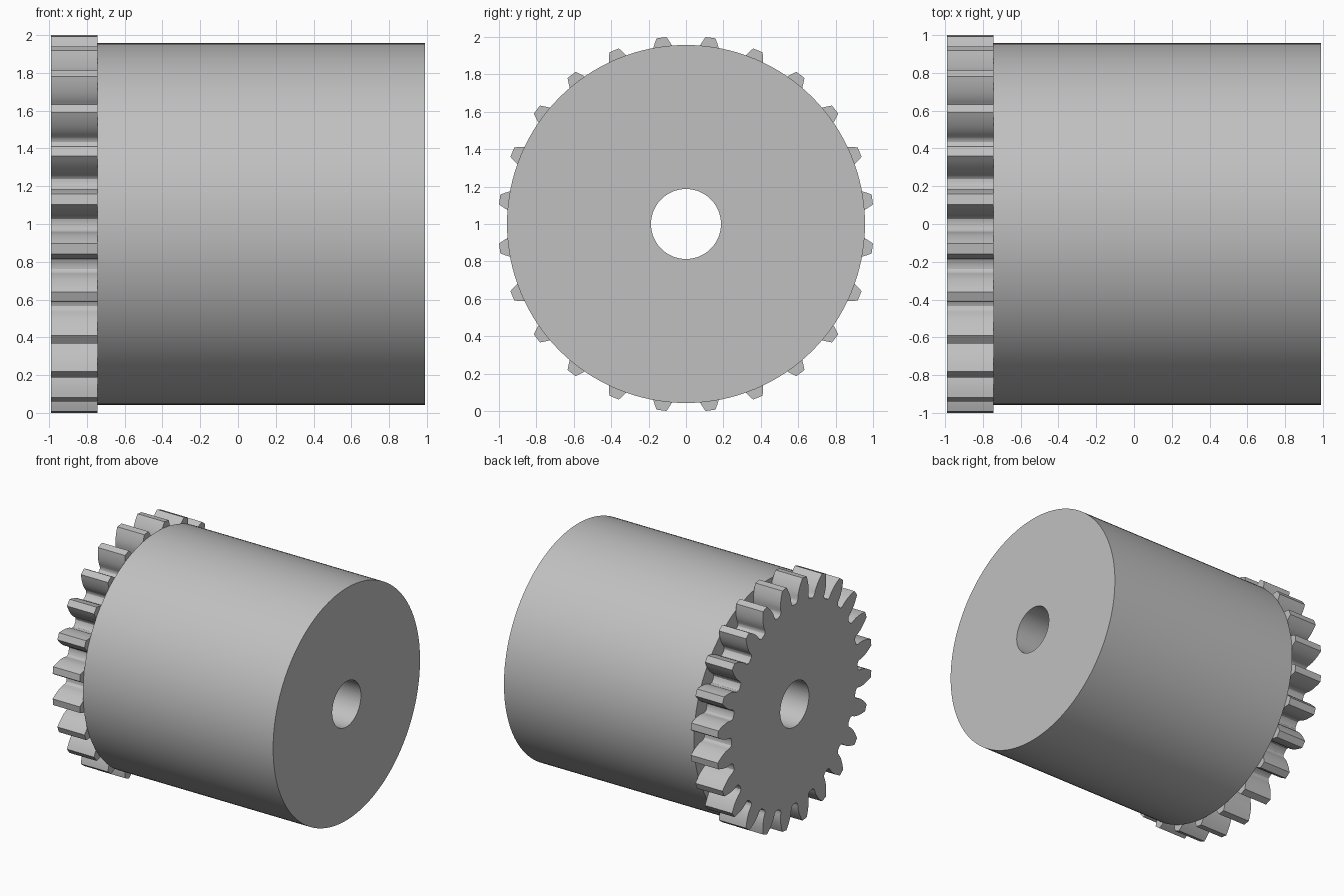
import bpy, bmesh
from math import acos, cos, sin, tan, radians, pi

cube = bpy.data.objects.get("Cube")
if cube:
    bpy.data.objects.remove(cube, do_unlink=True)

TEETH = 24
TIP, PITCH, BODY, BORE = 1.005, 0.927, 0.957, 0.187
LEFT, STEP, RIGHT = -0.99, -0.743, 0.99

grey = bpy.data.materials.new("plain grey")
grey.use_nodes = True
colour = (0.53, 0.53, 0.53, 1)
grey.diffuse_color = colour
grey.node_tree.nodes["Principled BSDF"].inputs["Base Color"].default_value = colour


def tooth_flank():
    """(radius, half angle) pairs from the rounded root up an involute to the tip."""
    base = PITCH * cos(radians(20))
    flank = [(0.82, radians(6.6)), (0.824, radians(5.6)), (0.835, radians(4.9)), (0.85, radians(4.65))]
    for r in (base, 0.9, PITCH, BODY, 0.982, TIP):
        a = acos(min(1, base / r))
        flank.append((r, radians(4.6) - (tan(a) - a)))
    return flank


def gear_outline():
    flank = tooth_flank()
    tooth = [(r, -h) for r, h in flank] + [(r, h) for r, h in reversed(flank)]
    pitch = 2 * pi / TEETH
    return [(r, (i + 0.5) * pitch + h) for i in range(TEETH) for r, h in tooth]


def circle(radius, angles):
    return [(radius, a) for a in angles]


def ring_solid(name, outer, inner, x0, x1):
    """Solid along x between an outer and an inner outline with equal point counts."""
    bm = bmesh.new()
    rings = [[bm.verts.new((x, r * cos(a), 1 + r * sin(a))) for r, a in outline]
             for outline, x in ((inner, x0), (outer, x0), (outer, x1), (inner, x1))]
    n = len(outer)
    for k in range(4):
        p, q = rings[k], rings[(k + 1) % 4]
        for i in range(n):
            j = (i + 1) % n
            bm.faces.new((p[i], p[j], q[j], q[i]))
    bmesh.ops.recalc_face_normals(bm, faces=bm.faces)
    mesh = bpy.data.meshes.new(name)
    bm.to_mesh(mesh)
    bm.free()
    mesh.materials.append(grey)
    obj = bpy.data.objects.new(name, mesh)
    bpy.context.collection.objects.link(obj)
    bpy.ops.object.select_all(action='DESELECT')
    obj.select_set(True)
    bpy.context.view_layer.objects.active = obj
    bpy.ops.object.shade_smooth_by_angle(angle=radians(30))
    return obj


# Toothed rim on the right end, with the bore through it
teeth = gear_outline()
ring_solid("toothed_gear", teeth, circle(BORE, [a for r, a in teeth]), LEFT, STEP)

# Smooth drum with the same bore
angles = [2 * pi * i / 128 for i in range(128)]
ring_solid("drum_body", circle(BODY, angles), circle(BORE, angles), STEP, RIGHT)
